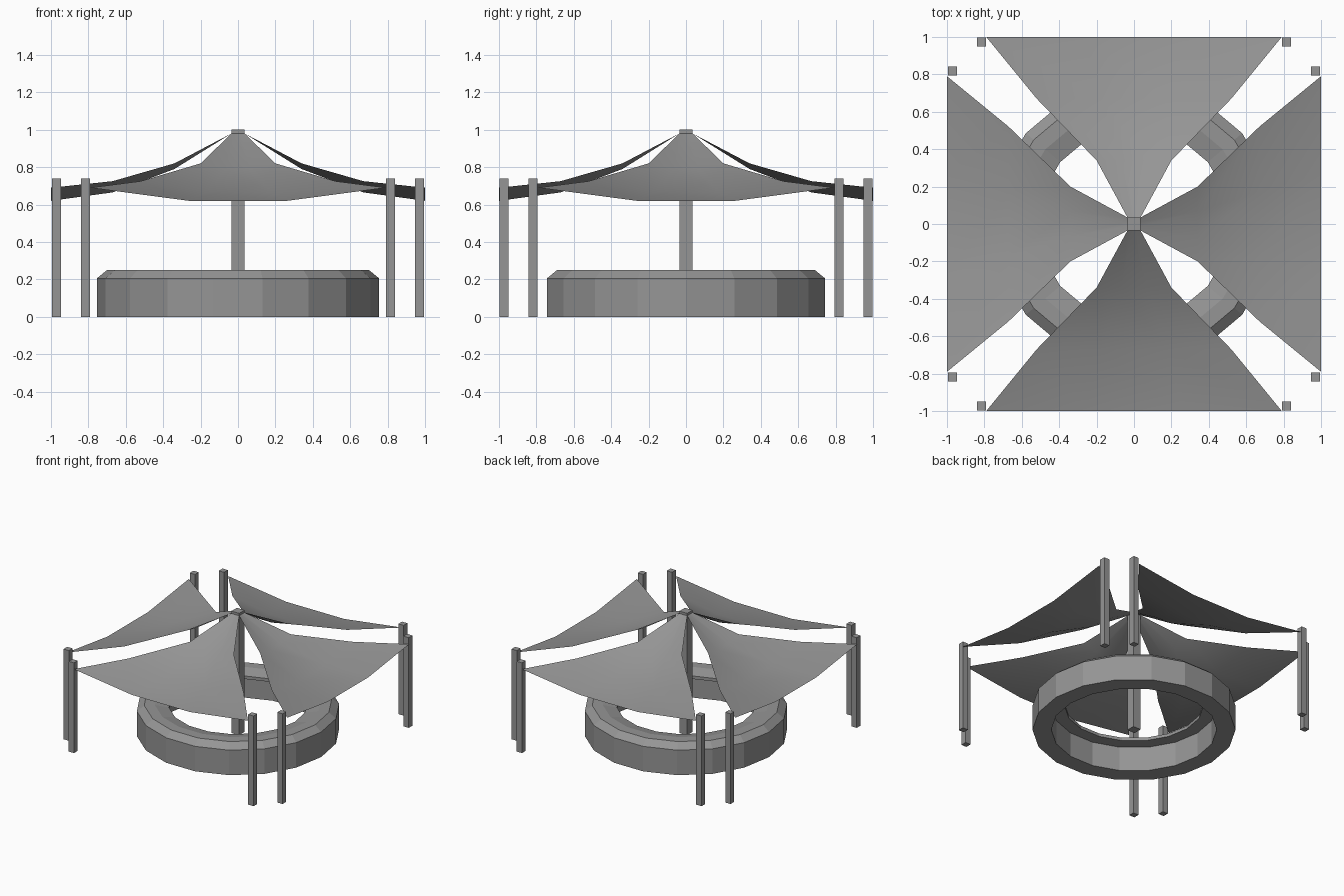
import bpy
import math
from mathutils import Matrix

cube = bpy.data.objects.get("Cube")
if cube:
    bpy.data.objects.remove(cube, do_unlink=True)

grey = bpy.data.materials.new("plain_grey")
grey.use_nodes = True
grey.diffuse_color = (0.3, 0.3, 0.3, 1)
grey.node_tree.nodes["Principled BSDF"].inputs["Base Color"].default_value = (0.3, 0.3, 0.3, 1)


def make_object(name, verts, faces, smooth=False):
    mesh = bpy.data.meshes.new(name)
    mesh.from_pydata(verts, [], faces)
    mesh.materials.append(grey)
    mesh.polygons.foreach_set("use_smooth", [smooth] * len(mesh.polygons))
    mesh.update()
    obj = bpy.data.objects.new(name, mesh)
    bpy.context.collection.objects.link(obj)
    return obj


def square_post(name, x, y, width, height):
    h = width / 2
    corners = [(x - h, y - h), (x + h, y - h), (x + h, y + h), (x - h, y + h)]
    verts = [(a, b, z) for z in (0, height) for a, b in corners]
    sides = [(i, (i + 1) % 4, (i + 1) % 4 + 4, i + 4) for i in range(4)]
    return make_object(name, verts, [(3, 2, 1, 0), (4, 5, 6, 7)] + sides)


# Centre pole and the pairs of corner posts
square_post("centre_pole", 0, 0, 0.07, 1.0)
for sx in (-1, 1):
    for sy in (-1, 1):
        place = ("back" if sy > 0 else "front") + ("_left" if sx > 0 else "_right")
        square_post(place + "_end_post", sx * 0.815, sy * 0.973, 0.048, 0.74)
        square_post(place + "_side_post", sx * 0.97, sy * 0.818, 0.048, 0.74)

# Ring bench: closed profile (radius, height) turned around the pole
profile = [(0.755, 0), (0.755, 0.205), (0.70, 0.25), (0.62, 0.25),
           (0.515, 0.225), (0.515, 0.2), (0.615, 0.2), (0.615, 0)]
sides, count = 18, len(profile)
verts = []
for i in range(sides):
    a = math.tau * i / sides
    verts += [(r * math.cos(a), r * math.sin(a), z) for r, z in profile]
faces = []
for i in range(sides):
    a, b = i * count, (i + 1) % sides * count
    for j in range(count):
        k = (j + 1) % count
        faces.append((a + j, b + j, b + k, a + k))
make_object("ring_bench", verts, faces)

# Four sagging sails: rows of (distance out, half width, edge height, sag)
rows = [(0.035, 0.035, 0.98, 0), (0.34, 0.2, 0.82, 0.03),
        (0.67, 0.52, 0.725, 0.06), (1.0, 0.79, 0.69, 0.07)]
verts = []
for out, half, height, sag in rows:
    for col in range(4):
        drop = sag if col in (1, 2) else 0
        verts.append((half * (col * 2 / 3 - 1), -out, height - drop))
faces = [(r * 4 + c, r * 4 + c + 4, r * 4 + c + 5, r * 4 + c + 1)
         for r in range(3) for c in range(3)]
for i, side in enumerate(("front", "left", "back", "right")):
    sail = make_object(side + "_sail", verts, faces, smooth=True)
    sail.data.transform(Matrix.Rotation(i * math.pi / 2, 4, "Z"))
